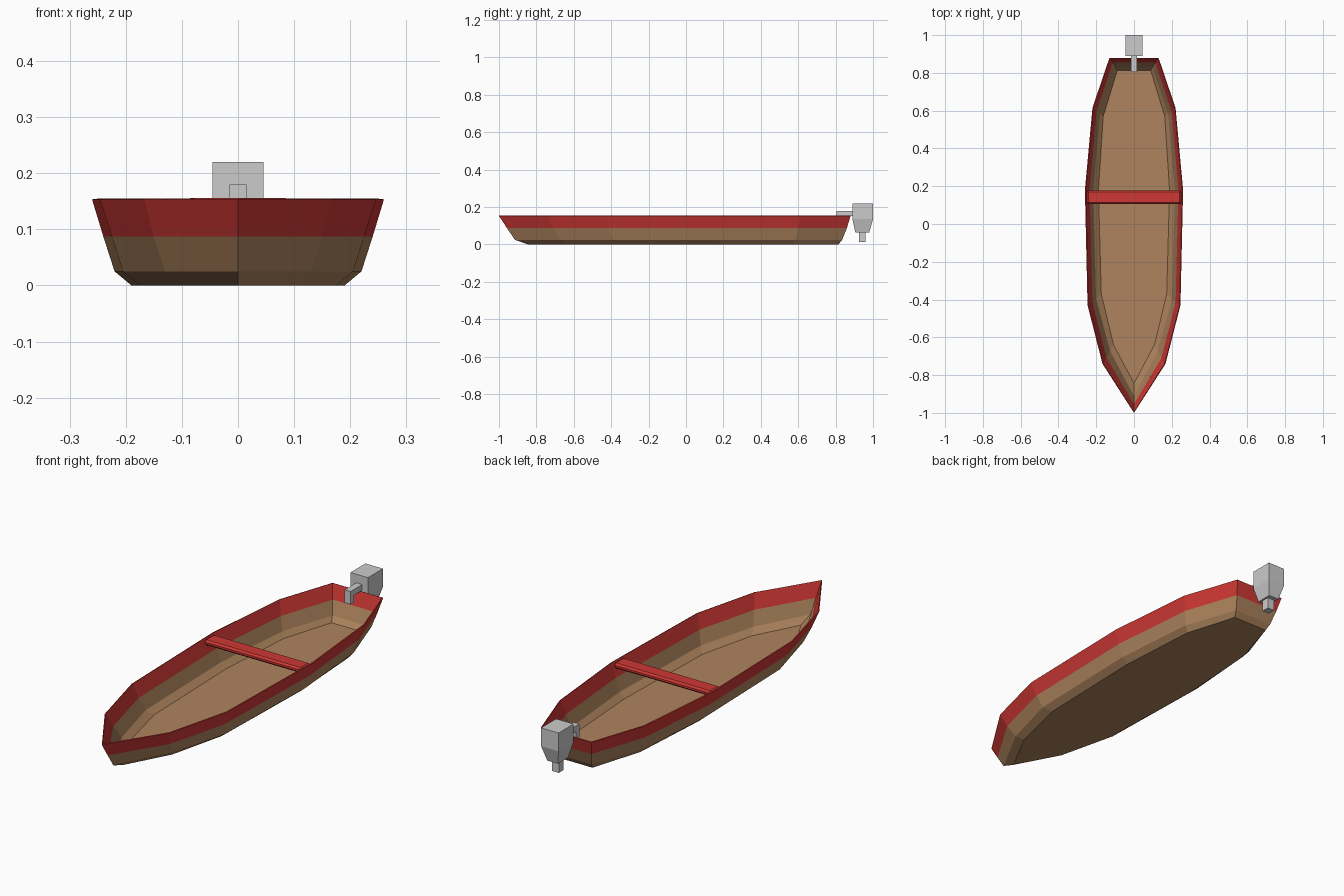
import bpy, bmesh

if "Cube" in bpy.data.objects:
    bpy.data.objects.remove(bpy.data.objects["Cube"])


def paint(obj, name, color):
    mat = bpy.data.materials.get(name) or bpy.data.materials.new(name)
    mat.diffuse_color = color
    mat.use_nodes = True
    mat.node_tree.nodes["Principled BSDF"].inputs["Base Color"].default_value = mat.diffuse_color
    obj.data.materials.append(mat)


def to_object(bm, name):
    mesh = bpy.data.meshes.new(name)
    bm.to_mesh(mesh)
    bm.free()
    obj = bpy.data.objects.new(name, mesh)
    bpy.context.collection.objects.link(obj)
    return obj


# Half outlines of the boat, bow to stern, at each height
LEVELS = [
    (0.0, [(0, -.845), (.11, -.64), (.175, -.37), (.19, .18), (.165, .57), (.09, .815)]),
    (.025, [(0, -.915), (.13, -.675), (.205, -.395), (.22, .18), (.185, .585), (.10, .835)]),
    (.087, [(0, -.957), (.15, -.71), (.225, -.415), (.24, .18), (.203, .598), (.115, .86)]),
    (.153, [(0, -1.0), (.167, -.74), (.246, -.43), (.26, .18), (.22, .615), (.13, .88)]),
]


def shell(name, levels, floor):
    """Thin planked skin lofted between mirrored outlines."""
    bm = bmesh.new()
    rings = []
    for z, half in levels:
        loop = half + [(-x, y) for x, y in reversed(half[1:])]
        rings.append([bm.verts.new((x, y, z)) for x, y in loop])
    for a, b in zip(rings, rings[1:]):
        for i in range(len(a)):
            j = (i + 1) % len(a)
            bm.faces.new((a[i], a[j], b[j], b[i]))
    if floor:
        bm.faces.new(rings[0][::-1])
    obj = to_object(bm, name)
    mod = obj.modifiers.new("thickness", 'SOLIDIFY')
    mod.thickness = .005
    mod.offset = -1
    return obj


def box(name, x, y, z, taper=None):
    """Box from ranges; taper gives the half width and y range of the bottom."""
    bm = bmesh.new()
    bmesh.ops.create_cube(bm, size=1)
    for v in bm.verts:
        low = v.co.z < 0
        hw, yr = taper if taper and low else (x, y)
        v.co = (hw if v.co.x > 0 else -hw, yr[v.co.y > 0], z[0] if low else z[1])
    return to_object(bm, name)


BROWN = (.42, .23, .11, 1)
RED = (.62, .04, .035, 1)

# Hull and red gunwale band
paint(shell("hull", LEVELS[:3], True), "wood", BROWN)
paint(shell("gunwale_band", LEVELS[2:], False), "red_paint", RED)

# Bench across the boat
seat = box("seat", .25, (.105, .177), (.127, .152))
bev = seat.modifiers.new("soft_edges", 'BEVEL')
bev.width = .008
bev.segments = 1
paint(seat, "red_paint", RED)

# Outboard motor and its clamp over the transom
box("motor_head", .045, (.89, 1.0), (.135, .22))
box("motor_lower_casing", .045, (.89, 1.0), (.065, .135), (.027, (.905, .98)))
box("motor_shaft", .018, (.924, .96), (.012, .066))
box("clamp_arm", .015, (.805, .892), (.153, .18))
box("clamp_hook", .015, (.805, .83), (.12, .153))
